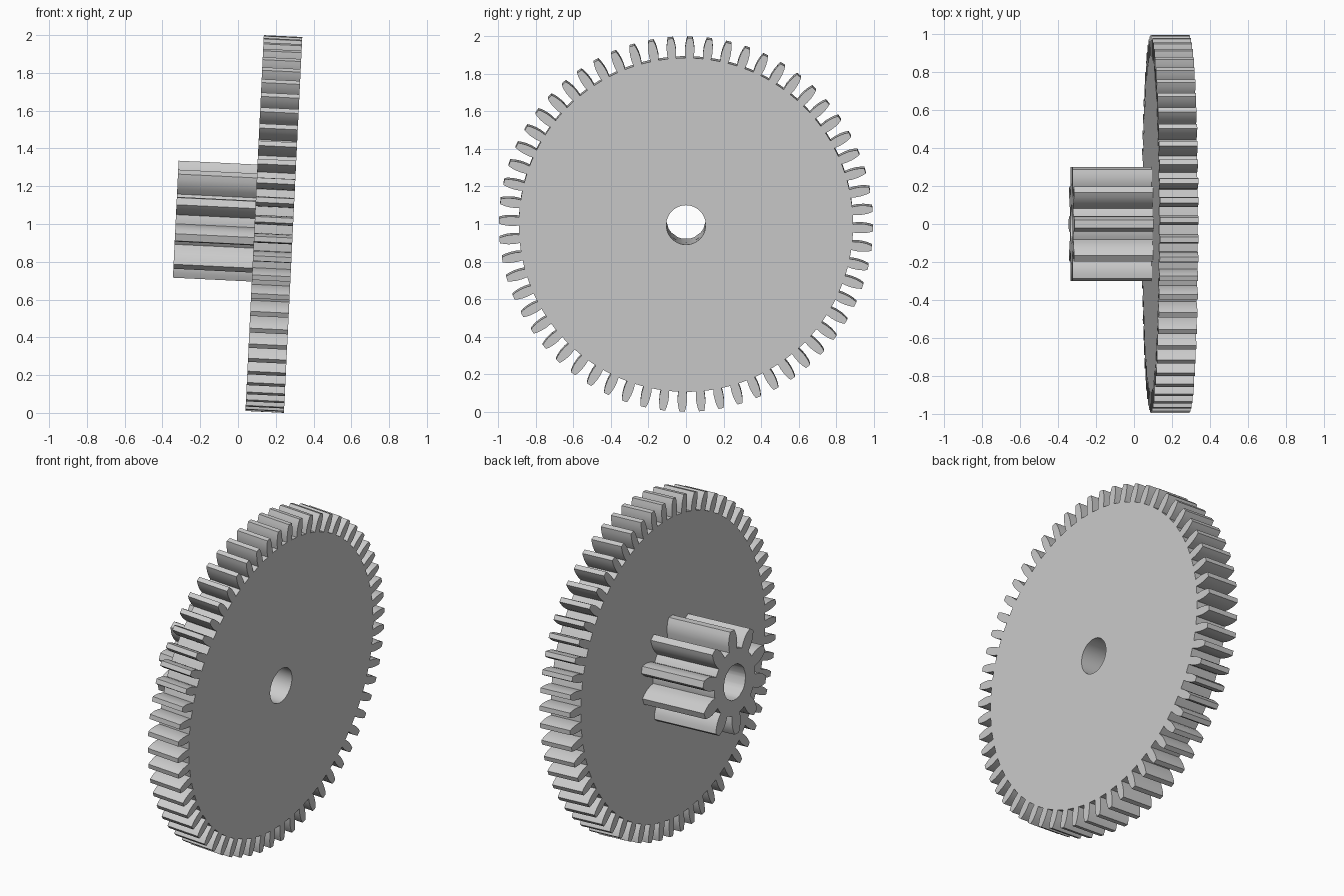
import bpy
import bmesh
from math import pi, sin, cos, radians
from mathutils import Matrix, Vector

cube = bpy.data.objects.get("Cube")
if cube:
    bpy.data.objects.remove(cube, do_unlink=True)

# Single plain grey
grey = bpy.data.materials.new("light_grey")
grey.use_nodes = True
grey.diffuse_color = (0.6, 0.6, 0.6, 1)
grey.node_tree.nodes["Principled BSDF"].inputs["Base Color"].default_value = (0.6, 0.6, 0.6, 1)

# The shared axle line leans slightly off horizontal
TILT = radians(2.8)
PLACE = Matrix.Translation((0.088, 0, 1.005)) @ Matrix.Rotation(pi / 2 + TILT, 4, "Y")
BORE = 0.105


def polar(radius, angle, z):
    return Vector((radius * cos(angle), radius * sin(angle), z))


def make_gear(name, teeth, root, flank, phase, start, length, gap_steps):
    """flank: (radius, half width) pairs from the tooth root to its tip."""
    bm = bmesh.new()
    pitch = 2 * pi / teeth
    half = flank[0][1] / root
    # Angles of the root circle: tooth base, then steps across the gap
    angles, bases = [], []
    for i in range(teeth):
        mid = phase + i * pitch
        bases.append(len(angles))
        angles.append(mid - half)
        gap = pitch - 2 * half
        angles += [mid + half + gap * k / gap_steps for k in range(gap_steps)]
    inner = [bm.verts.new(polar(BORE, a, start)) for a in angles]
    outer = [bm.verts.new(polar(root, a, start)) for a in angles]
    count = len(angles)
    for i in range(count):
        j = (i + 1) % count
        bm.faces.new((inner[i], outer[i], outer[j], inner[j]))
    # Teeth, one outline each
    for i, b in enumerate(bases):
        mid = phase + i * pitch
        side = polar(1, mid + pi / 2, 0)
        left = [bm.verts.new(polar(r, mid, start) - side * w) for r, w in flank[1:]]
        right = [bm.verts.new(polar(r, mid, start) + side * w) for r, w in flank[1:]]
        bm.faces.new([outer[b]] + left + right[::-1] + [outer[b + 1]])
    # Thicken into a solid
    result = bmesh.ops.extrude_face_region(bm, geom=bm.faces[:], use_keep_orig=True)
    top = [v for v in result["geom"] if isinstance(v, bmesh.types.BMVert)]
    bmesh.ops.translate(bm, vec=(0, 0, length), verts=top)
    bmesh.ops.recalc_face_normals(bm, faces=bm.faces[:])
    bm.transform(PLACE)
    mesh = bpy.data.meshes.new(name)
    bm.to_mesh(mesh)
    bm.free()
    mesh.materials.append(grey)
    obj = bpy.data.objects.new(name, mesh)
    bpy.context.collection.objects.link(obj)
    bpy.ops.object.select_all(action="DESELECT")
    obj.select_set(True)
    bpy.context.view_layer.objects.active = obj
    bpy.ops.object.shade_smooth_by_angle(angle=radians(25))
    return obj


# Large thin wheel
make_gear("large_gear", 60, 0.89,
          [(0.89, 0.022), (0.92, 0.025), (0.95, 0.024), (0.975, 0.02), (0.996, 0.014)],
          -0.021, 0, 0.204, 2)

# Small long pinion on its left face
make_gear("small_pinion", 10, 0.195,
          [(0.195, 0.037), (0.225, 0.041), (0.255, 0.04), (0.285, 0.032), (0.31, 0.02)],
          0, -0.418, 0.418, 4)
